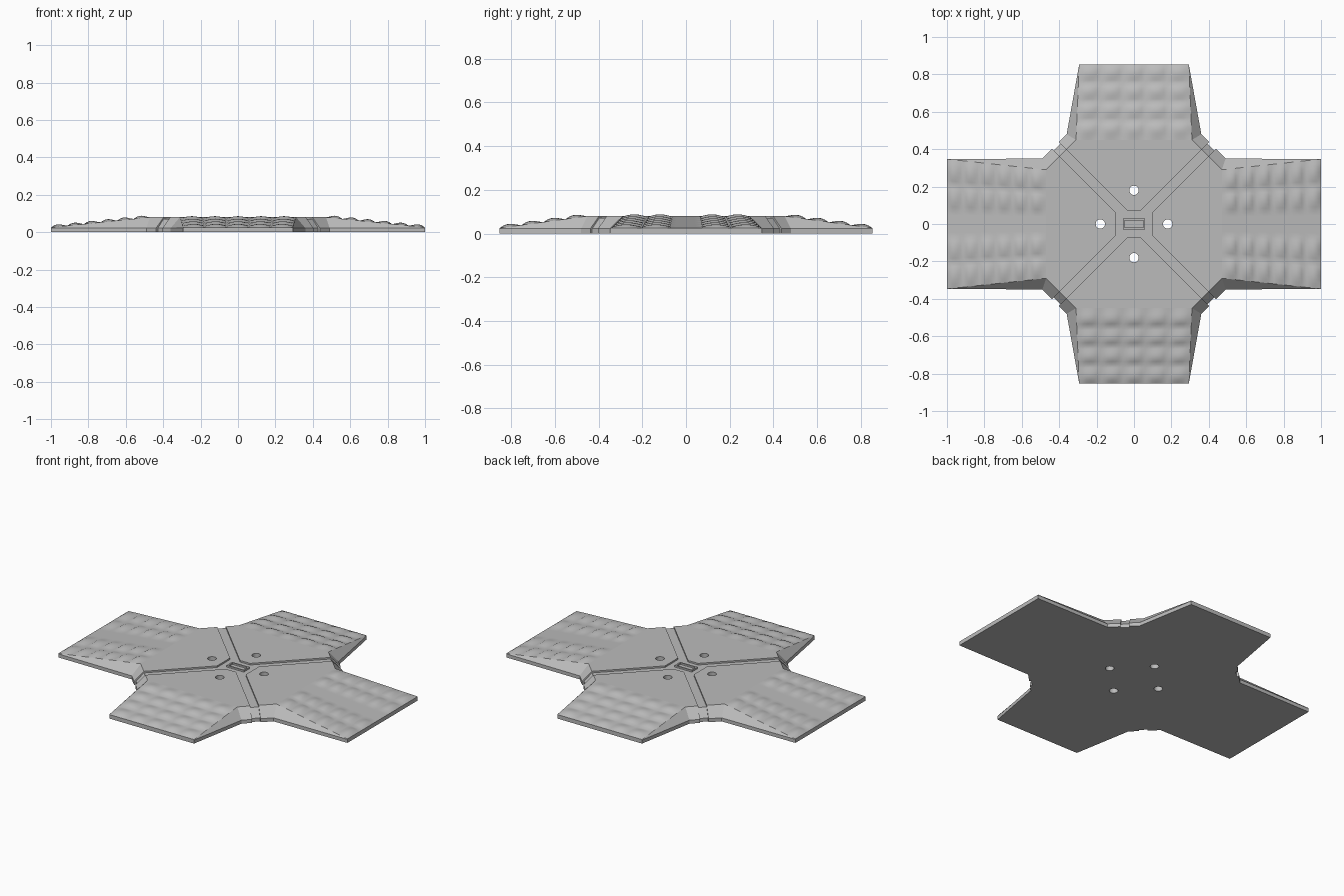
import bpy, bmesh
from math import sin, pi, radians
from mathutils import Matrix

cube = bpy.data.objects.get("Cube")
if cube:
    bpy.data.objects.remove(cube, do_unlink=True)

TOP, RIM, FLOOR, LIP = 0.08, 0.022, 0.07, 0.025
SUB = 6

grey = bpy.data.materials.new("plain grey")
grey.use_nodes = True
grey.diffuse_color = (0.5, 0.5, 0.5, 1)
grey.node_tree.nodes["Principled BSDF"].inputs["Base Color"].default_value = (0.5, 0.5, 0.5, 1)


def add_object(name, bm, turn=0):
    bmesh.ops.recalc_face_normals(bm, faces=bm.faces)
    bm.transform(Matrix.Rotation(radians(turn), 4, 'Z'))
    mesh = bpy.data.meshes.new(name)
    bm.to_mesh(mesh)
    bm.free()
    mesh.materials.append(grey)
    obj = bpy.data.objects.new(name, mesh)
    bpy.context.collection.objects.link(obj)
    return obj


def box(name, x, y, z0, z1, sx, sy):
    bm = bmesh.new()
    bmesh.ops.create_cube(bm, size=1, matrix=Matrix.Translation((x, y, (z0 + z1) / 2))
                          @ Matrix.Diagonal((sx, sy, z1 - z0, 1)))
    return add_object(name, bm)


def mirrored(half):
    return half + [(u, -v) for u, v in reversed(half)]


def arm(name, turn, base, crest, rows, skip_middle):
    """Wedge tile pointing along +x: flat inner deck, bumpy ramp, bevelled sides."""
    bm = bmesh.new()
    bottom = [bm.verts.new((u, v, 0)) for u, v in mirrored(base)]
    rim = [bm.verts.new((u, v, RIM)) for u, v in mirrored(base)]

    # Ramp grid with rounded bumps, straight along its border
    (u0, v0), (u1, v1) = crest[2], base[3]
    nu, nv = rows * SUB, 5 * SUB
    grid = []
    for i in range(nu + 1):
        t = i / nu
        line = []
        for j in range(nv + 1):
            col, q = j // SUB, (j % SUB) / SUB
            p = (i % SUB) / SUB
            bump = 0.013 * sin(pi * q) * sin(pi * p ** 1.35)
            if skip_middle and col == 2:
                bump = 0
            v = (v0 + (v1 - v0) * t) * (1 - 2 * j / nv)
            line.append(bm.verts.new((u0 + (u1 - u0) * t, v, TOP + (LIP - TOP) * t + bump)))
        grid.append(line)
    for a, b in zip(grid, grid[1:]):
        for j in range(nv):
            bm.faces.new((a[j], a[j + 1], b[j + 1], b[j])).smooth = True

    # Flat deck
    left = [bm.verts.new((u, v, TOP)) for u, v in crest[:2]]
    right = [bm.verts.new((u, -v, TOP)) for u, v in crest[:2]]
    bm.faces.new(left + grid[0] + right[::-1])

    # Base plate, vertical rim and sloping sides
    bm.faces.new(bottom)
    n = len(rim)
    for k in range(n):
        m = (k + 1) % n
        bm.faces.new((bottom[k], bottom[m], rim[m], rim[k]))
    for top, r, edge in ((left, rim, 0), (right, rim[::-1], -1)):
        side = [line[edge] for line in grid]
        bm.faces.new((r[0], r[1], top[1], top[0]))
        bm.faces.new((r[1], r[2], side[0], top[1]))
        bm.faces.new([r[2], r[3]] + side[::-1])
    bm.faces.new([rim[3], rim[4]] + grid[-1][::-1])
    bm.faces.new((rim[7], rim[0], left[0], right[0]))
    obj = add_object(name, bm, turn)

    # Round through hole
    cut = bmesh.new()
    bmesh.ops.create_cone(cut, cap_ends=True, segments=24, radius1=0.025, radius2=0.025,
                          depth=0.4, matrix=Matrix.Translation((0.18, 0, 0)))
    cutter = add_object("hole_cutter", cut, turn)
    cutter.hide_render = True
    mod = obj.modifiers.new("hole", 'BOOLEAN')
    mod.operation, mod.object, mod.solver = 'DIFFERENCE', cutter, 'EXACT'
    bpy.context.view_layer.objects.active = obj
    bpy.ops.object.modifier_apply(modifier=mod.name)
    bpy.data.objects.remove(cutter, do_unlink=True)


# Four ramp arms: long wide pair on x, short tapering pair on y
side_base = [(0.1, 0.065), (0.4375, 0.4025), (0.49, 0.35), (1, 0.347)]
side_crest = [(0.1, 0.065), (0.3975, 0.3625), (0.47, 0.29)]
end_base = [(0.07, 0.035), (0.4375, 0.4025), (0.48, 0.36), (0.853, 0.293)]
end_crest = [(0.07, 0.035), (0.3975, 0.3625), (0.45, 0.31)]
arm("left_ramp", 0, side_base, side_crest, 6, True)
arm("right_ramp", 180, side_base, side_crest, 6, True)
arm("back_ramp", 90, end_base, end_crest, 4, False)
arm("front_ramp", 270, end_base, end_crest, 4, False)

# Sunken diagonal strips between the arms
for name, turn in (("groove_strip_a", 45), ("groove_strip_b", 135)):
    bm = bmesh.new()
    half = [(0.582, 0), (0.582, RIM), (0.537, FLOOR)]
    profile = half + [(-d, z) for d, z in reversed(half)]
    face = bm.faces.new([bm.verts.new((d, -0.026, z)) for d, z in profile])
    new = bmesh.ops.extrude_face_region(bm, geom=[face])["geom"]
    verts = [g for g in new if isinstance(g, bmesh.types.BMVert)]
    bmesh.ops.translate(bm, verts=verts, vec=(0, 0.052, 0))
    add_object(name, bm, turn)

# Sunken centre with a small raised frame
box("centre_plate", 0, 0, 0, FLOOR, 0.2, 0.14)
for s, side in ((1, "back"), (-1, "front")):
    box("frame_" + side, 0, s * 0.024, 0.06, TOP, 0.12, 0.009)
for s, side in ((1, "left"), (-1, "right")):
    box("frame_" + side, s * 0.0555, 0, 0.06, TOP, 0.009, 0.039)
